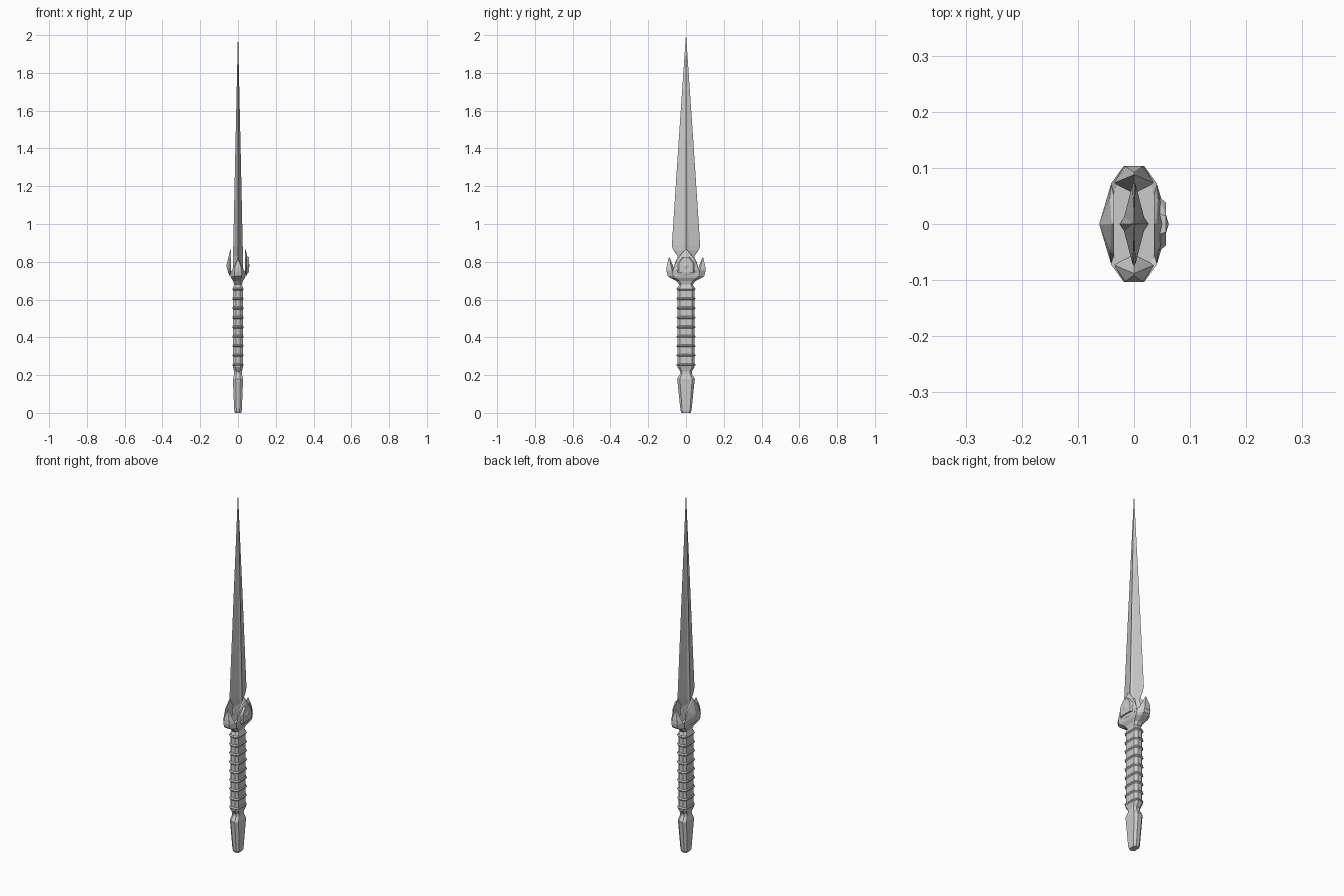
import bpy, bmesh

if "Cube" in bpy.data.objects:
    bpy.data.objects.remove(bpy.data.objects["Cube"])

def finish(name, bm):
    bmesh.ops.recalc_face_normals(bm, faces=bm.faces)
    me = bpy.data.meshes.new(name)
    bm.to_mesh(me)
    bm.free()
    ob = bpy.data.objects.new(name, me)
    bpy.context.collection.objects.link(ob)
    return ob

def octagon(a, b, z):
    half = [(a, -.7 * b), (a, .7 * b), (.45 * a, b), (-.45 * a, b)]
    return [(x, y, z) for x, y in half + [(-x, -y) for x, y in half]]

def loft(name, sections):
    bm = bmesh.new()
    rings = [[bm.verts.new(p) for p in s] for s in sections]
    n = len(rings[0])
    for lo, hi in zip(rings, rings[1:]):
        for i in range(n):
            j = (i + 1) % n
            bm.faces.new((lo[i], lo[j], hi[j], hi[i]))
    bm.faces.new(rings[0])
    bm.faces.new(rings[-1])
    return finish(name, bm)

def hull(name, pts):
    bm = bmesh.new()
    for p in pts:
        bm.verts.new(p)
    res = bmesh.ops.convex_hull(bm, input=bm.verts[:])
    junk = {g for g in res["geom_interior"] + res["geom_unused"] if isinstance(g, bmesh.types.BMVert)}
    bmesh.ops.delete(bm, geom=list(junk), context='VERTS')
    bmesh.ops.dissolve_limit(bm, angle_limit=.01, verts=bm.verts[:], edges=bm.edges[:])
    return finish(name, bm)

# Faceted pommel with a pinched collar
loft("pommel", [octagon(*s) for s in [
    (.017, .024, 0), (.020, .029, .012), (.026, .044, .155), (.027, .047, .18),
    (.021, .032, .205), (.020, .031, .22), (.027, .046, .243), (.027, .046, .255)]])

# Octagonal grip and its raised bands
loft("grip", [octagon(.026, .044, .25), octagon(.026, .044, .66)])
for i in range(9):
    z = .255 + i * .05
    loft("grip_band", [octagon(.026, .044, z - .007), octagon(.030, .050, z - .002),
                       octagon(.030, .050, z + .002), octagon(.026, .044, z + .007)])

# Flared guard cup
loft("guard", [octagon(*s) for s in [
    (.028, .046, .65), (.026, .044, .665), (.021, .036, .68), (.026, .050, .698),
    (.037, .084, .715), (.040, .097, .725), (.041, .103, .75), (.036, .086, .745)]])

# Pointed petals on the broad sides
for s in (-1, 1):
    pts = [(s * .036, 0, .87), (s * .040, 0, .865), (s * .062, 0, .78), (s * .046, 0, .725)]
    for y in (-1, 1):
        pts += [(s * .036, y * .055, .74), (s * .041, y * .071, .752),
                (s * .036, y * .052, .81), (s * .043, y * .05, .805),
                (s * .043, y * .045, .728)]
    hull("guard_petal", pts)

# Raised plate on one petal
hull("petal_plate", [(x, y, z) for x, k in ((.045, 1), (.057, .8))
                     for y, z in [(-.045 * k, .742), (.045 * k, .742), (.048 * k, .79),
                                  (.018 * k, .825), (-.018 * k, .825), (-.048 * k, .79)]])

# Hooked prongs at the narrow ends
for s in (-1, 1):
    pts = [(0, s * .088, .825), (0, s * .092, .82), (0, s * .055, .745)]
    for x in (-1, 1):
        pts += [(x * .018, s * .103, .745), (x * .015, s * .102, .775),
                (x * .036, s * .073, .745), (x * .020, s * .080, .775)]
    hull("guard_prong", pts)

# Long diamond-section blade with a thin raised spine
def blade_section(w, t, z):
    q = [(t, 0), (.70 * t, .17 * w), (.12 * t, .93 * w), (0, w)]
    q += [(-x, y) for x, y in q[2::-1]]
    return [(x, y, z) for x, y in q + [(x, -y) for x, y in q[5:0:-1]]]

loft("blade", [blade_section(*s) for s in [
    (.055, .026, .735), (.050, .026, .79), (.044, .026, .83), (.066, .026, .86),
    (.075, .025, .885), (.040, .0135, 1.42), (.0005, .0005, 2)]])
